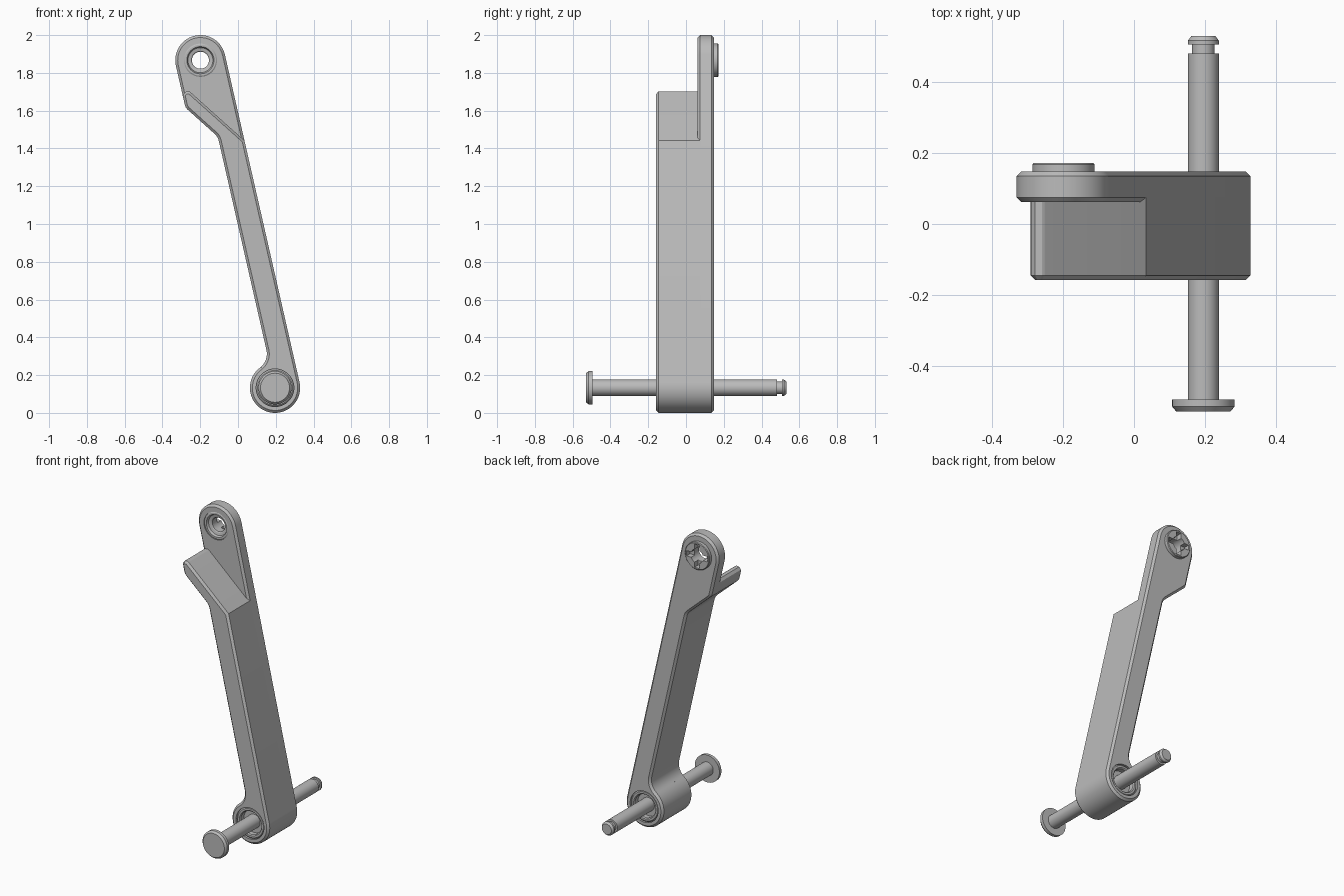
import bpy, bmesh, math
from mathutils import Vector

if "Cube" in bpy.data.objects:
    bpy.data.objects.remove(bpy.data.objects["Cube"], do_unlink=True)

grey = bpy.data.materials.new("plain grey")
grey.use_nodes = True
COLOUR = (0.5, 0.5, 0.5, 1)
grey.diffuse_color = COLOUR
grey.node_tree.nodes["Principled BSDF"].inputs["Base Color"].default_value = COLOUR

# Pivot centres (x, z) and the leaning frame of the arm
LOW, TOP = Vector((0.196, 0.133)), Vector((-0.199, 1.867))
R = 0.133
LENGTH = (TOP - LOW).length
UP = (TOP - LOW).normalized()
SIDE = Vector((UP.y, -UP.x))
CHAMFER = 0.013


def finish(name, bm):
    bmesh.ops.recalc_face_normals(bm, faces=bm.faces[:])
    mesh = bpy.data.meshes.new(name)
    bm.to_mesh(mesh)
    bm.free()
    mesh.materials.append(grey)
    ob = bpy.data.objects.new(name, mesh)
    bpy.context.collection.objects.link(ob)
    return ob


def arc(cx, cy, r, a0, a1, n):
    angles = [math.radians(a0 + (a1 - a0) * i / n) for i in range(n + 1)]
    return [(cx + r * math.cos(a), cy + r * math.sin(a)) for a in angles]


def rounded(prev, corner, nxt, r, n=6):
    """Points rounding a corner between two straight runs."""
    p, c, q = Vector(prev), Vector(corner), Vector(nxt)
    d0, d1 = (p - c).normalized(), (q - c).normalized()
    half = d0.angle(d1) / 2
    centre = c + (d0 + d1).normalized() * (r / math.sin(half))
    start = c + d0 * (r / math.tan(half)) - centre
    end = c + d1 * (r / math.tan(half)) - centre
    pts = [start.lerp(end, i / n).normalized() * r + centre for i in range(n + 1)]
    return [tuple(v) for v in pts]


def prism(name, outline, y0, y1, chamfer_ys):
    """Extrude an outline of the arm frame along y and chamfer chosen rims."""
    bm = bmesh.new()
    flat = [LOW + SIDE * a + UP * b for a, b in outline]
    face = bm.faces.new([bm.verts.new((p.x, y0, p.y)) for p in flat])
    ext = bmesh.ops.extrude_face_region(bm, geom=[face], use_keep_orig=True)
    moved = [g for g in ext["geom"] if isinstance(g, bmesh.types.BMVert)]
    bmesh.ops.translate(bm, verts=moved, vec=(0, y1 - y0, 0))
    bmesh.ops.recalc_face_normals(bm, faces=bm.faces[:])
    rims = [e for e in bm.edges
            if any(all(abs(v.co.y - y) < 1e-5 for v in e.verts) for y in chamfer_ys)]
    bmesh.ops.bevel(bm, geom=rims, offset=CHAMFER, segments=1, affect='EDGES')
    return finish(name, bm)


def turned(name, profile, centre, closed=False, n=48):
    """Spin an (r, y) profile about a y axis through centre."""
    bm = bmesh.new()
    verts = [bm.verts.new((centre.x + r, y, centre.y)) for r, y in profile]
    edges = [bm.edges.new(pair) for pair in zip(verts, verts[1:])]
    if closed:
        edges.append(bm.edges.new((verts[-1], verts[0])))
    bmesh.ops.spin(bm, geom=verts + edges, cent=(centre.x, 0, centre.y),
                   axis=(0, 1, 0), angle=math.tau, steps=n)
    bmesh.ops.remove_doubles(bm, verts=bm.verts[:], dist=1e-5)
    return finish(name, bm)


def box(name, centre, size):
    bm = bmesh.new()
    bmesh.ops.create_cube(bm, size=1)
    for v in bm.verts:
        v.co = Vector(centre) + Vector([c * s for c, s in zip(v.co, size)])
    return finish(name, bm)


def cut(target, cutter):
    mod = target.modifiers.new("cut", 'BOOLEAN')
    mod.operation, mod.solver, mod.object = 'DIFFERENCE', 'EXACT', cutter
    bpy.context.view_layer.objects.active = target
    bpy.ops.object.modifier_apply(modifier=mod.name)
    bpy.data.objects.remove(cutter, do_unlink=True)


def drill(target, centre, r):
    cut(target, turned("drill", [(0, -1), (r, -1), (r, 1), (0, 1)], centre))


# Shared lower outline: round eye, concave fillet, straight edge, outward jog
F, FB = 0.091, 0.205
eye_end = math.degrees(math.atan2(FB, -F))
jog, elbow = (0, 1.363), (-R, 1.551)
tip, ledge_end = (-R, 1.688), (R, 1.312)
lower = (arc(0, 0, R, 0, eye_end - 360, 36)
         + arc(-F, FB, F, eye_end - 180, 0, 8)
         + rounded((0, FB), jog, elbow, 0.07)
         + rounded(jog, elbow, tip, 0.05))

# Wide front body ending in the slanted ledge
body = prism("arm_body", lower + rounded(elbow, tip, ledge_end, 0.025) + [ledge_end],
             -0.158, 0.076, [-0.158])
# Full length back plate with the upper eye
plate = prism("arm_back_plate", lower + arc(0, LENGTH, R, 180, 0, 28),
              0.062, 0.148, [0.062, 0.148])

# Bores
for part in (body, plate):
    drill(part, LOW, 0.1)
drill(plate, TOP, 0.088)

# Lower bushing, stepped at both ends
half = [(0.1, -0.145), (0.092, -0.152), (0.08, -0.152), (0.074, -0.146),
        (0.074, -0.115), (0.0437, -0.115)]
back = [(r, -0.01 - y) for r, y in reversed(half)]
lower_bushing = turned("lower_bushing", half + back, LOW, closed=True)

# Upper bushing with raised back disc and crossed slots
upper_bushing = turned("upper_bushing",
                       [(0.088, 0.068), (0.082, 0.064), (0.072, 0.064), (0.066, 0.078),
                        (0.05, 0.082), (0.045, 0.087), (0.045, 0.172), (0.084, 0.172),
                        (0.088, 0.168)], TOP, closed=True)
for size in ((0.15, 0.06, 0.034), (0.034, 0.06, 0.15)):
    cut(upper_bushing, box("slot", (TOP.x, 0.165, TOP.y), size))

# Pivot pin with flat head and retaining groove
pin = turned("pivot_pin",
             [(0, -0.529), (0.077, -0.529), (0.088, -0.516), (0.088, -0.496),
              (0.0437, -0.496), (0.0437, 0.482), (0.032, 0.482), (0.032, 0.507),
              (0.0437, 0.507), (0.0437, 0.518), (0.034, 0.531), (0, 0.531)], LOW)

# Smooth round faces, keep hard edges
bpy.ops.object.select_all(action='DESELECT')
for ob in (body, plate, lower_bushing, upper_bushing, pin):
    ob.select_set(True)
bpy.context.view_layer.objects.active = body
bpy.ops.object.shade_smooth_by_angle(angle=math.radians(30))
